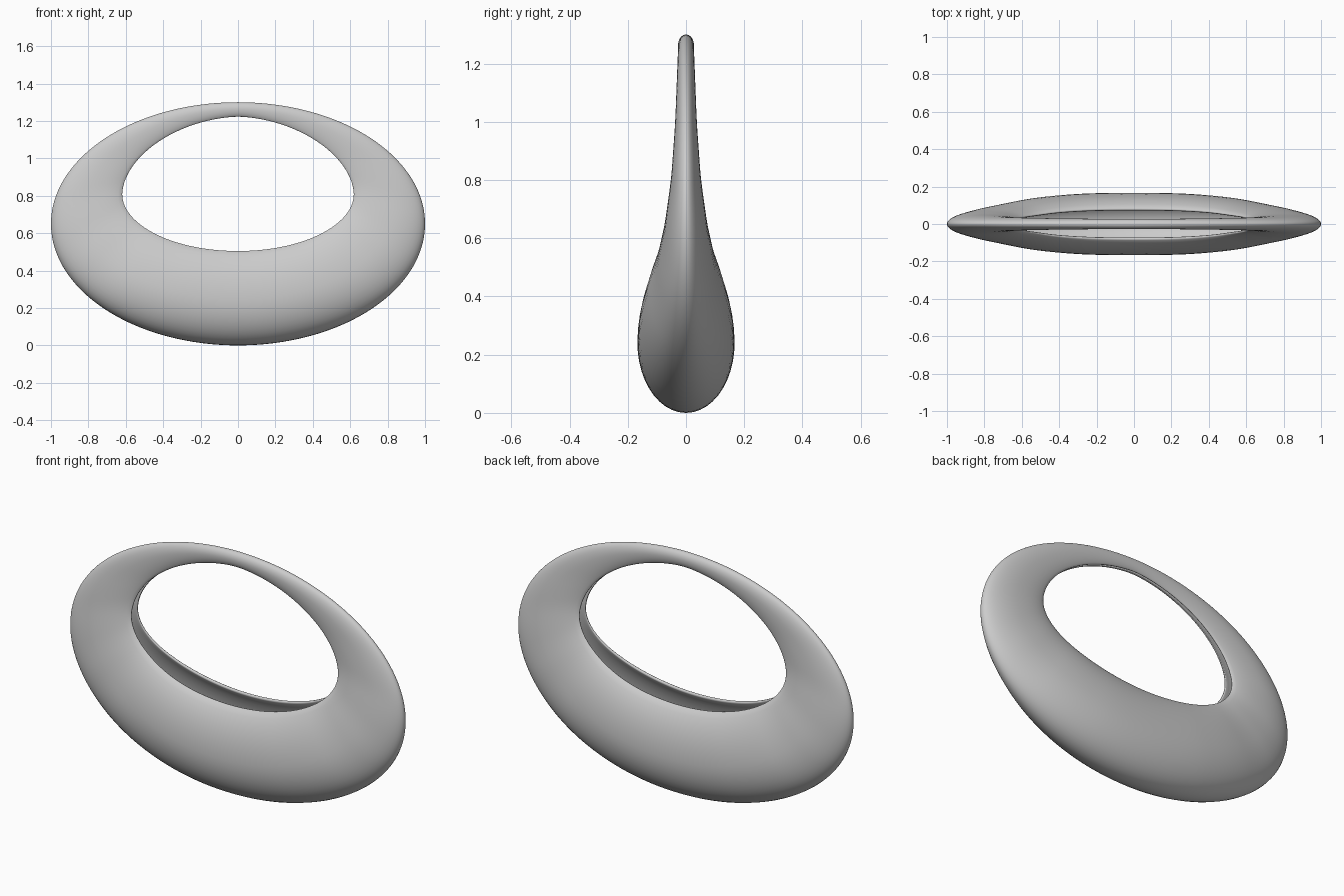
import bpy, bmesh
from math import sin, cos, pi, sqrt, asin, copysign
from mathutils import Vector

if "Cube" in bpy.data.objects:
    bpy.data.objects.remove(bpy.data.objects["Cube"])

# half thickness of the body by height of the section's widest point
WIDTHS = [(0.0, .17), (.24, .17), (.35, .14), (.45, .107), (.6, .077),
          (.8, .051), (1.0, .037), (1.26, .027), (1.4, .027)]
LIP = 0.52          # lip opening relative to widest thickness
RINGS, STEPS, CAP = 160, 36, 4


def half_width(z):
    def table(v):
        for (z0, w0), (z1, w1) in zip(WIDTHS, WIDTHS[1:]):
            if v <= z1:
                k = max(0, (v - z0) / (z1 - z0))
                return w0 + (w1 - w0) * k
        return WIDTHS[-1][1]
    return sum(table(z + d * .01) for d in range(-4, 5)) / 9


def power(v, e):
    return copysign(abs(v) ** e, v)


def outer_edge(t):
    return Vector((sin(t), 0, .65 - .65 * cos(t)))


def inner_edge(t):
    s, c = sin(t), cos(t)
    if c > 0:
        return Vector((.617 * s, 0, .81 - .30 * c))
    e = 2 / 1.82
    return Vector((.617 * power(s, e), 0, .81 + .41 * abs(c) ** e))


def section(length, w):
    """Closed hollow teardrop profile, open towards the hole: (u, y) points."""
    th = .006 + .065 * w
    a = .47 * length
    b = (length - a - th * .5) / sqrt(1 - LIP ** 2)
    end = pi - asin(LIP)
    outside, inside = [], []
    for i in range(STEPS + 1):
        p = -end + 2 * end * i / STEPS
        r = a if cos(p) > 0 else b
        pt = Vector((a - r * cos(p), w * sin(p)))
        n = Vector((-cos(p) / r, sin(p) / w)).normalized()
        outside.append(pt)
        inside.append(pt - n * th)

    def cap(p, q, flip):
        # rounded lip from p to q
        mid, rad = (p + q) / 2, (p - q) / 2
        side = Vector((-rad.y, rad.x)) * flip
        return [mid + rad * cos(pi * k / CAP) + side * sin(pi * k / CAP)
                for k in range(1, CAP)]

    return (outside + cap(outside[-1], inside[-1], -1)
            + inside[::-1] + cap(inside[0], outside[0], -1))


# hollow ring body: sections swept around the opening
bm = bmesh.new()
rings = []
for i in range(RINGS):
    t = 2 * pi * i / RINGS
    o, n = outer_edge(t), inner_edge(t)
    length = (n - o).length
    d = (n - o) / length
    w = half_width((o + (n - o) * .47).z)
    rings.append([bm.verts.new(o + d * p.x + Vector((0, p.y, 0)))
                  for p in section(length, w)])
for i, ring in enumerate(rings):
    nxt = rings[(i + 1) % RINGS]
    for j in range(len(ring)):
        k = (j + 1) % len(ring)
        bm.faces.new((ring[j], ring[k], nxt[k], nxt[j]))
bmesh.ops.recalc_face_normals(bm, faces=bm.faces)
mesh = bpy.data.meshes.new("hollow_ring_body")
bm.to_mesh(mesh)
bm.free()
body = bpy.data.objects.new("hollow_ring_body", mesh)
bpy.context.collection.objects.link(body)
for f in mesh.polygons:
    f.use_smooth = True
